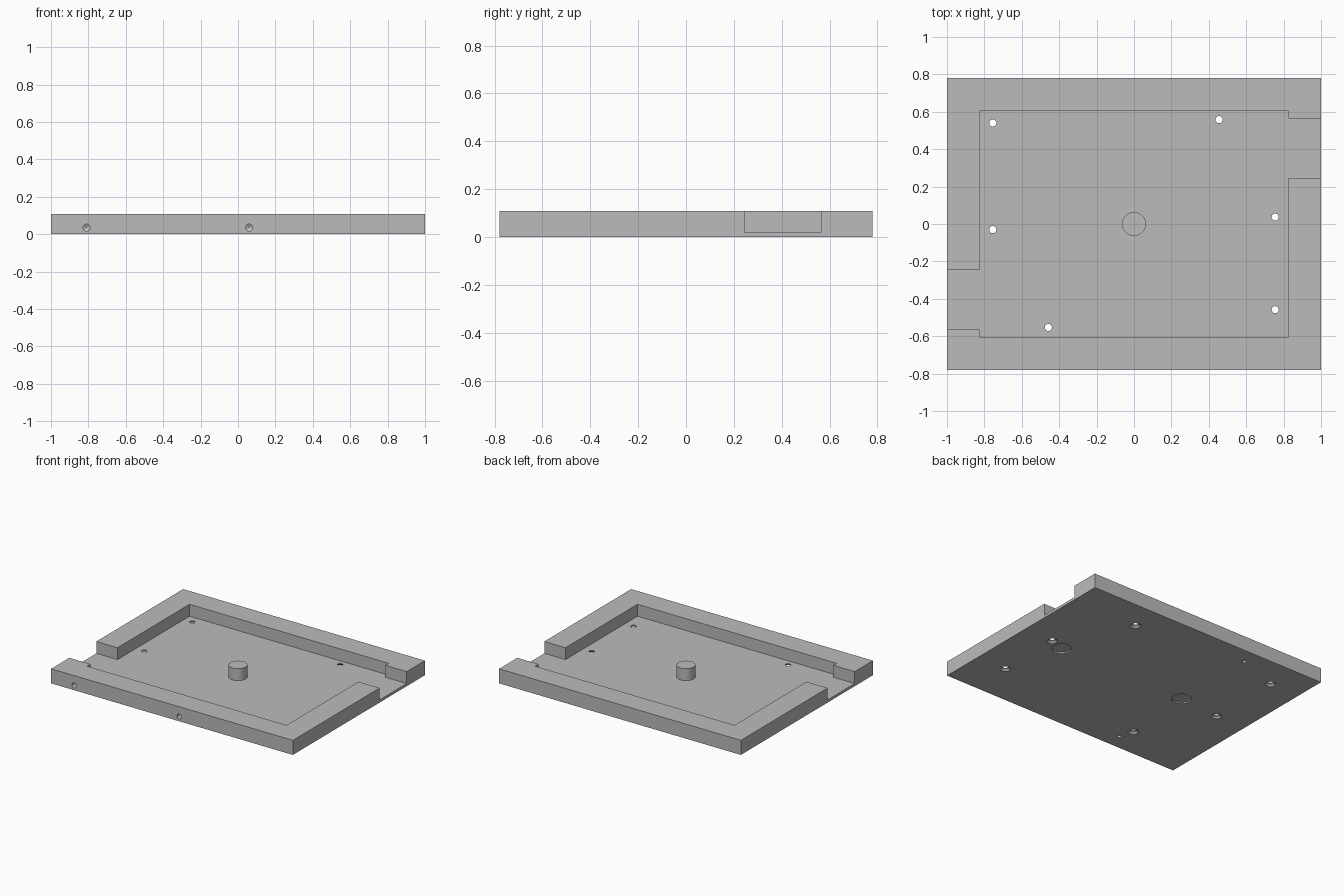
import bpy, bmesh, math
from mathutils import Matrix, Vector

cube = bpy.data.objects.get("Cube")
if cube:
    bpy.data.objects.remove(cube, do_unlink=True)

HALF_Y, HEIGHT, FLOOR = 0.78, 0.109, 0.02

grey = bpy.data.materials.new("plain grey")
grey.use_nodes = True
grey.diffuse_color = (0.5, 0.5, 0.5, 1)
grey.node_tree.nodes["Principled BSDF"].inputs["Base Color"].default_value = (0.5, 0.5, 0.5, 1)


def make_object(name, bm):
    bmesh.ops.recalc_face_normals(bm, faces=bm.faces)
    mesh = bpy.data.meshes.new(name)
    bm.to_mesh(mesh)
    bm.free()
    mesh.materials.append(grey)
    obj = bpy.data.objects.new(name, mesh)
    bpy.context.collection.objects.link(obj)
    return obj


def prism(bm, outline, z0, z1):
    face = bm.faces.new([bm.verts.new((x, y, z0)) for x, y in outline])
    top = bmesh.ops.extrude_face_region(bm, geom=[face])["geom"]
    moved = [v for v in top if isinstance(v, bmesh.types.BMVert)]
    bmesh.ops.translate(bm, verts=moved, vec=(0, 0, z1 - z0))


def lathe(bm, profile, matrix, sides=32):
    """Closed solid of revolution from (radius, height) pairs."""
    rings = []
    for r, z in profile:
        angles = [math.tau * i / sides for i in range(sides)]
        rings.append([bm.verts.new(matrix @ Vector((r * math.cos(a), r * math.sin(a), z)))
                      for a in angles])
    for low, high in zip(rings, rings[1:]):
        for i in range(sides):
            j = (i + 1) % sides
            bm.faces.new((low[i], low[j], high[j], high[i]))
    bm.faces.new(rings[0][::-1])
    bm.faces.new(rings[-1])


def cut(body, cutter):
    cutter.hide_render = True
    mod = body.modifiers.new("cut", 'BOOLEAN')
    mod.operation = 'DIFFERENCE'
    mod.solver = 'EXACT'
    mod.object = cutter
    bpy.context.view_layer.objects.active = body
    bpy.ops.object.modifier_apply(modifier=mod.name)
    bpy.data.objects.remove(cutter, do_unlink=True)


# Solid slab
bm = bmesh.new()
prism(bm, [(-1, -HALF_Y), (1, -HALF_Y), (1, HALF_Y), (-1, HALF_Y)], 0, HEIGHT)
tray = make_object("tray", bm)

# Pocket with a side opening at two opposite ends
half = [(0.825, -0.605), (0.825, 0.245), (1.1, 0.245),
        (1.1, 0.565), (0.825, 0.565), (0.825, 0.605)]
bm = bmesh.new()
prism(bm, half + [(-x, -y) for x, y in half], FLOOR, 0.2)
cut(tray, make_object("pocket_cutter", bm))

# Holes
bm = bmesh.new()
countersunk = [(0.043, -0.005), (0.019, 0.014), (0.019, 0.04)]
for x, y in [(-0.755, 0.54), (0.455, 0.558), (-0.755, -0.03),
             (0.755, 0.037), (-0.458, -0.553), (0.755, -0.458)]:
    lathe(bm, countersunk, Matrix.Translation((x, y, 0)))
for x in (-0.42, 0.64):
    lathe(bm, [(0.066, -0.02), (0.066, 0.01)], Matrix.Translation((x, 0, 0)))
for y in (-0.66, 0.66):
    lathe(bm, [(0.014, -0.02), (0.014, 0.06)], Matrix.Translation((-0.423, y, 0)))
into_front = Matrix.Rotation(-math.pi / 2, 4, 'X')
for x in (-0.81, 0.06):
    lathe(bm, [(0.019, -0.02), (0.019, 0.09), (0.0005, 0.101)],
          Matrix.Translation((x, -HALF_Y, 0.035)) @ into_front)
cut(tray, make_object("hole_cutter", bm))

# Centre post
bm = bmesh.new()
lathe(bm, [(0.064, FLOOR - 0.004), (0.064, HEIGHT)], Matrix.Identity(4), 48)
post = make_object("centre_post", bm)

for obj in (tray, post):
    bpy.ops.object.select_all(action='DESELECT')
    obj.select_set(True)
    bpy.context.view_layer.objects.active = obj
    bpy.ops.object.shade_smooth_by_angle(angle=math.radians(30))
